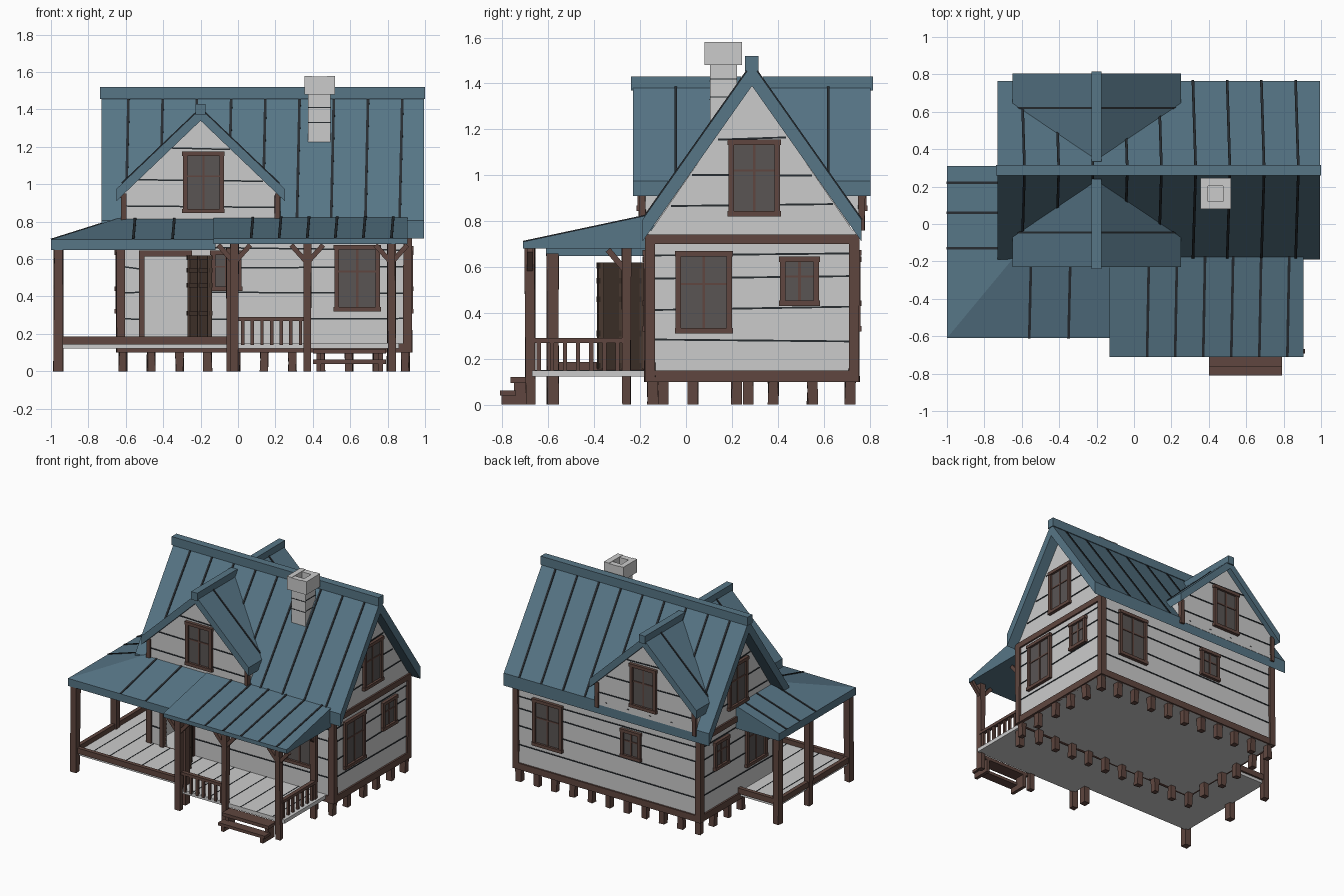
import bpy, bmesh, random
from mathutils import Vector as V

if "Cube" in bpy.data.objects:
    bpy.data.objects.remove(bpy.data.objects["Cube"])

random.seed(4)
def material(name, col):
    m = bpy.data.materials.new(name)
    m.diffuse_color = (*col, 1)
    m.use_nodes = True
    m.node_tree.nodes["Principled BSDF"].inputs["Base Color"].default_value = m.diffuse_color
    return m
BLUE = material("roof_blue", (0.095, 0.18, 0.24))
BROWN = material("timber_brown", (0.115, 0.062, 0.05))
DARK = material("seam_dark", (0.02, 0.025, 0.03))
DOOR = material("door_brown", (0.065, 0.04, 0.03))
GLASS = material("glass", (0.1, 0.09, 0.088))

# ---- helpers: every part is a loft between two loops ----
def loft(a, b):
    n = len(a)
    return ([V(p) for p in (*a, *b)],
            [list(range(n)), list(range(n, 2 * n))] + [[i, (i + 1) % n, n + (i + 1) % n, n + i] for i in range(n)])

def box(x0, x1, y0, y1, z0, z1):
    r = [(x0, y0), (x1, y0), (x1, y1), (x0, y1)]
    return loft([(*p, z0) for p in r], [(*p, z1) for p in r])

def beam(p, q, w, h=None):
    p, q, h = V(p), V(q), h or w
    d = (q - p).normalized()
    s = d.cross(V((0, 0, 1)) if abs(d.z) < 0.99 else V((0, 1, 0))).normalized()
    u = s.cross(d) * h / 2
    s = s * w / 2
    return loft([p - s - u, p + s - u, p + s + u, p - s + u], [q - s - u, q + s - u, q + s + u, q - s + u])

def slab(top, drop=None, flat=None):
    return loft(top, [(x, y, flat if flat is not None else z - drop) for x, y, z in top])

def post(x, y, z0, z1, w=0.042):
    j = lambda: random.uniform(-0.004, 0.004)
    h = w / 2
    ring = lambda z: [(x + a * (h + j()), y + b * (h + j()), z) for a, b in ((-1, -1), (1, -1), (1, 1), (-1, 1))]
    return loft(ring(z0), ring(z1))

def make(name, parts, mat=None):
    bm = bmesh.new()
    for verts, faces in parts:
        vs = [bm.verts.new(v) for v in verts]
        for f in faces:
            bm.faces.new([vs[i] for i in f])
    bmesh.ops.recalc_face_normals(bm, faces=bm.faces)
    me = bpy.data.meshes.new(name)
    bm.to_mesh(me)
    bm.free()
    ob = bpy.data.objects.new(name, me)
    bpy.context.collection.objects.link(ob)
    if mat:
        me.materials.append(mat)
    return ob

YC, SLOPE = 0.2875, 1.42
X0, X1, Y0, Y1 = -0.635, 0.915, -0.165, 0.74       # outer wall faces
flip = lambda y, back: 2 * YC - y if back else y
roof_z = lambda y: 1.484 - SLOPE * abs(y - YC)

# box on a wall face: u along wall, d outwards from the face
def face_box(axis, pos, sign, u0, u1, d0, d1, z0, z1):
    a, b = sorted((pos + sign * d0, pos + sign * d1))
    return box(u0, u1, a, b, z0, z1) if axis == 'y' else box(a, b, u0, u1, z0, z1)

# ---- walls and floor ----
def gable(x0, x1):
    prof = [(Y0, 0.1), (Y1, 0.1), (Y1, 0.74), (YC, 1.395), (Y0, 0.74)]
    return loft([(x0, *p) for p in prof], [(x1, *p) for p in prof])
make("gable_walls", [gable(X0, X0 + 0.03), gable(X1 - 0.03, X1)])
make("long_walls", [box(X0, X1, Y1 - 0.03, Y1, 0.1, 0.76), box(X0, -0.5, Y0, Y0 + 0.03, 0.1, 0.76),
                    box(-0.27, X1, Y0, Y0 + 0.03, 0.1, 0.76), box(-0.5, -0.27, Y0, Y0 + 0.03, 0.62, 0.76)])
make("house_floor", [box(X0, X1, Y0, Y1, 0.1, 0.14)])

# ---- timber frame and foundation stubs ----
frame = [post(x, y, 0.1, 0.74, 0.045) for x in (X0 + .008, X1 - .008) for y in (Y0 + .008, Y1 - .008)]
for x in (X0, X1):
    frame += [box(x - 0.013, x + 0.013, Y0 - 0.01, Y1 + 0.01, *z) for z in ((0.1, 0.15), (0.7, 0.742))]
frame += [box(X0, X1, y - 0.013, y + 0.013, 0.1, 0.148) for y in (Y0, Y1)]
make("timber_frame", frame, BROWN)
stubs = [post(X0 + 0.02 + i * 0.151, y, 0, 0.11) for i in range(11) for y in (Y0 + 0.02, Y1 - 0.025)]
stubs += [post(x, y, 0, 0.11) for x in (X0 + 0.02, X1 - 0.02) for y in (0.03, 0.22, 0.38, 0.55)]
make("foundation_stubs", stubs, BROWN)

# ---- plank seams ----
seams = []
for axis, pos, sign in (('x', X0, -1), ('x', X1, 1), ('y', Y0, -1), ('y', Y1, 1)):
    for z in (0.28, 0.42, 0.555, 0.655, 0.87, 1.0, 1.16):
        if axis == 'x':
            w = min(0.44, (1.37 - z) / SLOPE)
            spans = [(YC - w, YC + w)]
        else:
            spans = [] if z > 0.7 else [(X0, X1)] if sign > 0 else [(X0, -0.53), (-0.25, X1)]
        for a, b in spans:
            t = random.uniform(-0.008, 0.008)
            P = (lambda u, h: (u, pos, h)) if axis == 'y' else (lambda u, h: (pos, u, h))
            seams.append(beam(P(a, z + t), P(b, z - t), 0.008))

# ---- main roof ----
RX0, RX1 = -0.73, 0.995
roof, rseams = [], []
for back in (0, 1):
    e = flip(-0.19, back)
    roof.append(slab([(RX0, e, roof_z(e)), (RX1, e, roof_z(e)), (RX1, YC, 1.484), (RX0, YC, 1.484)], 0.095))
    for i in range(9):
        x = -0.6 + i * 0.183
        rseams.append(beam((x, e, roof_z(e)), (x + 0.015, YC, 1.484), 0.014, 0.01))
make("main_roof", roof, BLUE)
make("main_ridge_cap", [box(RX0 - 0.008, 1.0, 0.258, 0.315, 1.455, 1.52)], BLUE)

# ---- dormers front and back ----
DX = -0.2
prof = [(DX - 0.42, 0.78), (DX + 0.42, 0.78), (DX + 0.42, 0.95), (DX, 1.355), (DX - 0.42, 0.95)]
make("dormer_walls", [loft([(x, -0.192, z) for x, z in prof], [(x, flip(-0.192, 1), z) for x, z in prof])])
droof, dcap, dpost = [], [], []
for back in (0, 1):
    f = lambda y: flip(y, back)
    for s in (-1, 1):
        ex = DX + s * 0.45
        droof.append(slab([(ex, f(-0.23), 0.975), (DX, f(-0.23), 1.405), (DX, f(0.25), 1.405), (ex, f(-0.06), 0.975)], 0.065))
        dpost.append(post(DX + s * 0.41, f(-0.19), 0.76, 0.95, 0.03))
        rseams.append(beam((DX, f(-0.045), 1.405), (DX + s * 0.42, f(-0.045), 1.004), 0.012, 0.01))
    ys = sorted((f(-0.24), f(0.24)))
    dcap.append(box(DX - 0.026, DX + 0.026, *ys, 1.37, 1.43))
    for z in (0.88, 1.02, 1.19):
        w = min(0.42, (1.34 - z) / 0.96)
        seams.append(beam((DX - w, f(-0.192), z + 0.004), (DX + w, f(-0.192), z - 0.004), 0.008))
make("dormer_roofs", droof, BLUE)
make("dormer_ridge_caps", dcap, BLUE)
make("dormer_posts", dpost, BROWN)

# ---- windows ----
frames, panes = [], []
def window(axis, pos, sign, u0, u1, z0, z1):
    B = lambda *a: face_box(axis, pos, sign, *a)
    t, um, zm = 0.024, (u0 + u1) / 2, z0 + (z1 - z0) * 0.6
    frames.extend([B(u0, u0 + t, -0.01, 0.02, z0, z1), B(u1 - t, u1, -0.01, 0.02, z0, z1),
                   B(u0 - .004, u1 + .004, -0.01, 0.024, z0, z0 + t), B(u0 - .004, u1 + .004, -0.01, 0.024, z1 - t, z1),
                   B(um - .006, um + .006, 0, 0.012, z0, z1), B(u0, u1, 0, 0.012, zm - .005, zm + .005)])
    panes.append(B(u0 + .01, u1 - .01, -0.005, 0.007, z0 + .01, z1 - .01))
for pos, s in ((X0, -1), (X1, 1)):
    window('x', pos, s, -0.045, 0.2, 0.31, 0.67)
    window('x', pos, s, 0.41, 0.58, 0.43, 0.645)
    window('x', pos, s, 0.185, 0.41, 0.82, 1.155)
for pos, s in ((Y0, -1), (Y1, 1)):
    window('y', pos, s, 0.515, 0.76, 0.32, 0.675)
    window('y', pos, s, -0.145, 0.02, 0.43, 0.645)
    window('y', flip(-0.192, s > 0), s, -0.295, -0.075, 0.845, 1.175)
make("window_frames", frames, BROWN)
make("window_panes", panes, GLASS)

# ---- open door with panels, and its frame ----
make("door_frame", [box(-0.53, -0.5, Y0 - 0.02, Y0 + 0.03, 0.14, 0.64), box(-0.27, -0.245, Y0 - 0.02, Y0 + 0.03, 0.14, 0.64),
                    box(-0.53, -0.245, Y0 - 0.02, Y0 + 0.03, 0.615, 0.645)], BROWN)
h, e = V((-0.265, -0.185, 0)), V((-0.145, -0.385, 0))
at = lambda t, z: h.lerp(e, t) + V((0, 0, z))
door = [beam(at(0, 0.387), at(1, 0.387), 0.012, 0.465)]
door += [beam(at(t, 0.155), at(t, 0.62), 0.022, 0.03) for t in (0.06, 0.5, 0.94)]
door += [beam(at(0, z), at(1, z), 0.022, 0.025) for z in (0.17, 0.31, 0.46, 0.54, 0.607)]
make("open_door", door, DOOR)

# ---- porch roofs (wedges with flat undersides) ----
make("porch_roof_left", [
    slab([(-1, -0.61, 0.705), (-0.12, -0.61, 0.705), (-0.12, -0.17, 0.82), (-0.635, -0.17, 0.82)], flat=0.648),
    slab([(-1, 0.31, 0.705), (-1, -0.61, 0.705), (-0.635, -0.17, 0.82), (-0.635, 0.31, 0.82)], flat=0.648)], BLUE)
make("porch_roof_right", [slab([(-0.13, -0.71, 0.71), (0.905, -0.71, 0.71), (0.905, -0.17, 0.825), (-0.13, -0.17, 0.825)], flat=0.68)], BLUE)
for i in range(6):
    x = 0.07 + i * 0.15
    rseams.append(beam((x, -0.71, 0.71), (x + 0.01, -0.17, 0.825), 0.014, 0.008))
for x in (-0.56, -0.35):
    rseams.append(beam((x, -0.61, 0.705), (x + 0.01, -0.17, 0.82), 0.014, 0.008))
for y in (0.22, 0.06, -0.13):
    rseams.append(beam((-1, y, 0.705), (-0.635, y, 0.82), 0.014, 0.008))
make("roof_seams", rseams, DARK)

# ---- porch decks ----
make("porch_decks", [box(-0.96, -0.02, -0.57, Y0, 0.122, 0.15), box(-0.96, X0, Y0, 0.27, 0.122, 0.15),
                     box(-0.02, 0.86, -0.67, Y0, 0.122, 0.15)])
for i in range(13):
    x = -0.86 + i * 0.135
    y0, y1 = (-0.57 if x < -0.02 else -0.67), (0.27 if x < X0 else Y0)
    seams.append(beam((x, y0, 0.149), (x, y1, 0.149), 0.006))
make("plank_seams", seams, DARK)
make("deck_edge_beams", [beam((-0.96, -0.575, 0.165), (-0.03, -0.575, 0.165), 0.03, 0.042),
                         beam((-0.96, -0.57, 0.165), (-0.96, 0.27, 0.165), 0.03, 0.042),
                         beam((-0.96, 0.27, 0.165), (X0, 0.27, 0.165), 0.03, 0.042)], BROWN)

# ---- porch posts and braces ----
posts = [post(-0.96, y, 0, 0.66, 0.048) for y in (-0.58, -0.1, 0.27)] + [post(-0.04, -0.58, 0, 0.66, 0.05)]
posts += [post(x, y, 0, 0.69) for x, y in ((-0.02, -0.68), (0.37, -0.68), (0.82, -0.68), (0.82, -0.26))]
make("porch_posts", posts, BROWN)
braces = []
for x, dirs in ((-0.02, (-1, 1)), (0.37, (-1, 1)), (0.82, (-1, 1))):
    braces += [beam((x, -0.68, 0.58), (x + d * 0.085, -0.68, 0.675), 0.026) for d in dirs]
braces += [beam((0.82, -0.26, 0.58), (0.82, -0.34, 0.675), 0.026)]
make("post_braces", braces, BROWN)

# ---- railings ----
def railing(p, q, n):
    p, q = V(p), V(q)
    up = lambda z: V((0, 0, z))
    return [beam(p + up(0.28), q + up(0.28), 0.03, 0.022)] + \
           [beam(p.lerp(q, (i + .5) / n) + up(0.14), p.lerp(q, (i + .5) / n) + up(0.28), 0.018) for i in range(n)]
make("porch_railings", railing((0, -0.67, 0), (0.36, -0.67, 0), 7) + railing((0.83, -0.67, 0), (0.83, -0.27, 0), 7), BROWN)

# ---- steps ----
steps = [box(0.4, 0.79, -0.765, -0.67, 0.095, 0.12), box(0.4, 0.79, -0.81, -0.74, 0.04, 0.062)]
for x in (0.42, 0.75):
    steps += [box(x, x + 0.025, -0.75, -0.67, 0, 0.1), box(x, x + 0.025, -0.805, -0.74, 0, 0.045)]
make("porch_steps", steps, BROWN)

# ---- chimney: shaft and hollow cap ----
make("chimney_shaft", [box(0.375, 0.495, 0.105, 0.222, 1.1, 1.49)])
make("chimney_cap", [box(0.355, 0.395, 0.08, 0.245, 1.48, 1.58), box(0.475, 0.518, 0.08, 0.245, 1.48, 1.58),
                     box(0.395, 0.475, 0.08, 0.12, 1.48, 1.577), box(0.395, 0.475, 0.203, 0.245, 1.48, 1.577)])
make("chimney_joints", [beam((0.374, 0.104, z), (0.496, 0.104, z), 0.004) for z in (1.33, 1.41)] +
     [beam((0.496, 0.104, z), (0.496, 0.222, z), 0.004) for z in (1.34, 1.42)], DARK)
